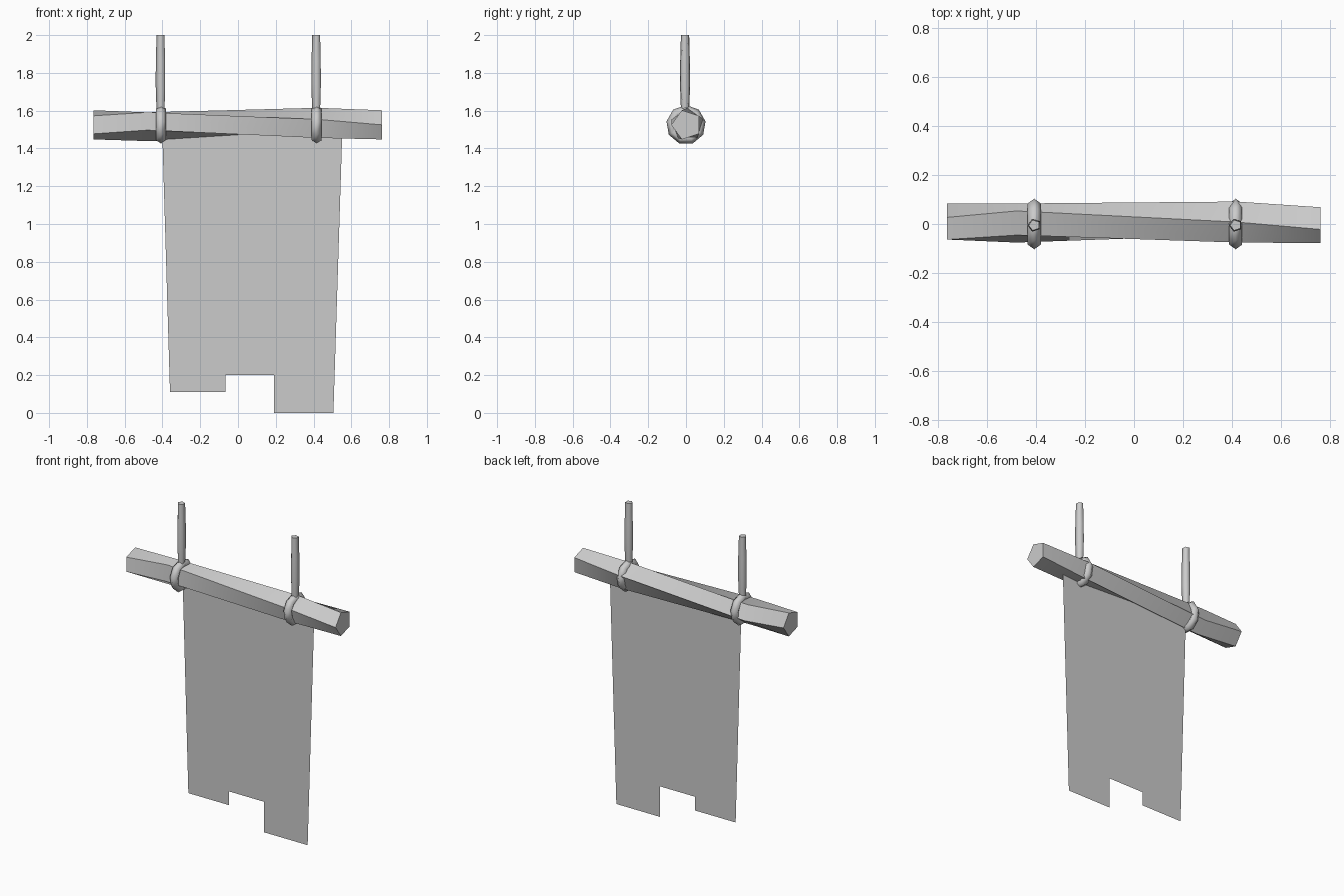
import bpy
import bmesh
from math import cos, sin, radians, pi
from mathutils import Vector

if "Cube" in bpy.data.objects:
    bpy.data.objects.remove(bpy.data.objects["Cube"], do_unlink=True)

GREY = (0.6, 0.6, 0.6, 1)
mat = bpy.data.materials.new("plain grey")
mat.use_nodes = True
mat.diffuse_color = GREY
mat.node_tree.nodes["Principled BSDF"].inputs["Base Color"].default_value = GREY


def finish(bm, name, smooth=None):
    bmesh.ops.recalc_face_normals(bm, faces=bm.faces)
    mesh = bpy.data.meshes.new(name)
    bm.to_mesh(mesh)
    bm.free()
    mesh.materials.append(mat)
    obj = bpy.data.objects.new(name, mesh)
    bpy.context.collection.objects.link(obj)
    if smooth:
        bpy.ops.object.select_all(action="DESELECT")
        obj.select_set(True)
        bpy.context.view_layer.objects.active = obj
        bpy.ops.object.shade_smooth_by_angle(angle=radians(smooth))
    return obj


def loft(name, rings, closed=False, smooth=60):
    """Skin a list of vertex rings, capping the ends unless closed."""
    bm = bmesh.new()
    loops = [[bm.verts.new(p) for p in ring] for ring in rings]
    n = len(loops[0])
    pairs = list(zip(loops, loops[1:]))
    if closed:
        pairs.append((loops[-1], loops[0]))
    else:
        bm.faces.new(loops[0])
        bm.faces.new(loops[-1])
    for a, b in pairs:
        for i in range(n):
            j = (i + 1) % n
            bm.faces.new((a[i], a[j], b[j], b[i]))
    return finish(bm, name, smooth)


def pentagon(radius, turn):
    return [(radius * cos(a), radius * sin(a))
            for a in (radians(turn + 72 * i) for i in range(5))]


# Five-sided, slightly twisted pole: x, centre y, centre z, radius, turn
POLE = [(-0.765, 0.002, 1.525, 0.081, 0),
        (-0.48, 0.004, 1.523, 0.084, -18),
        (0.42, 0.008, 1.527, 0.088, 18),
        (0.762, 0.003, 1.525, 0.081, 36)]
loft("pole", [[(x, cy + u, cz + v) for u, v in pentagon(r, t)]
              for x, cy, cz, r, t in POLE])

# Rope loops around the pole, and the hanging ropes above them
ROPE = [(1.59, 0.022), (1.65, 0.025), (1.74, 0.028), (1.86, 0.027), (2.0, 0.023)]
for side, x in (("right", -0.408), ("left", 0.416)):
    rings = []
    for k in range(9):
        a = pi / 2 + k * 2 * pi / 9
        rings.append([(x + u, (0.077 + v) * cos(a), 1.525 + (0.077 + v) * sin(a))
                      for u, v in pentagon(0.028, 18)])
    loft(side + "_rope_loop", rings, closed=True, smooth=80)
    loft(side + "_hanging_rope",
         [[(x + u, v - 0.005, z) for u, v in pentagon(r, 36)] for z, r in ROPE],
         smooth=80)

# Flat cloth with a notched, uneven lower edge
CLOTH = [(-0.402, 1.52), (-0.36, 0.11), (-0.065, 0.11), (-0.065, 0.2),
         (0.19, 0.2), (0.19, 0), (0.505, 0), (0.553, 1.52)]
bm = bmesh.new()
bm.faces.new([bm.verts.new(Vector((x, 0, z))) for x, z in CLOTH])
finish(bm, "cloth_banner")
